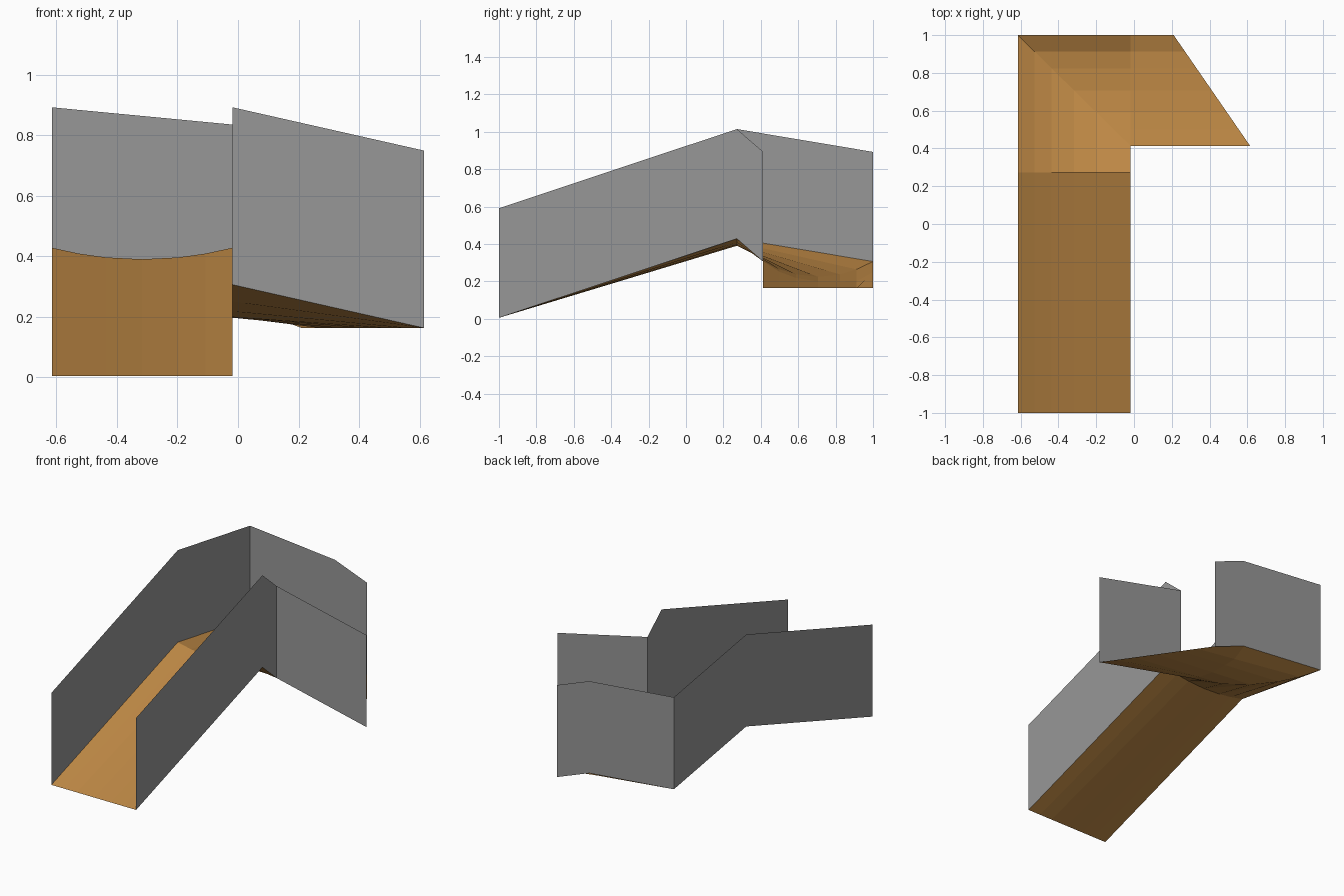
import bpy, bmesh
from mathutils import Vector as V

if "Cube" in bpy.data.objects:
    bpy.data.objects.remove(bpy.data.objects["Cube"])


def material(name, rgb):
    m = bpy.data.materials.new(name)
    m.diffuse_color = (*rgb, 1)
    m.use_nodes = True
    m.node_tree.nodes["Principled BSDF"].inputs["Base Color"].default_value = m.diffuse_color
    return m


def sheet(name, rows, mat):
    """Skin a grid of points, one row after another."""
    bm = bmesh.new()
    grid = [[bm.verts.new(p) for p in row] for row in rows]
    for a, b in zip(grid, grid[1:]):
        for i in range(len(a) - 1):
            bm.faces.new((a[i], a[i + 1], b[i + 1], b[i]))
    bmesh.ops.remove_doubles(bm, verts=bm.verts, dist=1e-4)
    bmesh.ops.recalc_face_normals(bm, faces=bm.faces)
    # floor normals point up
    if sum(f.normal.z * f.calc_area() for f in bm.faces) < 0:
        bmesh.ops.reverse_faces(bm, faces=bm.faces)
    me = bpy.data.meshes.new(name)
    bm.to_mesh(me)
    bm.free()
    me.materials.append(mat)
    ob = bpy.data.objects.new(name, me)
    bpy.context.collection.objects.link(ob)
    return ob


orange = material("orange floor", (0.52, 0.25, 0.06))
grey = material("grey wall", (0.31, 0.31, 0.31))

WALL = 0.586
L, R = -0.615, -0.018          # sides of the ramp
# bottom lines of the walls: start, ridge, corner, (bend), end
outer = [V((L, -1, 0.005)), V((L, 0.272, 0.428)), V((L, 1, 0.306)),
         V((R, 1, 0.249)), V((0.21, 1, 0.163))]
inner = [V((R, -1, 0.005)), V((R, 0.272, 0.428)), V((R, 0.413, 0.306)),
         V((0.615, 0.413, 0.163))]

# Trough floor: flat at both ends, hollow at the ridge and the mitred corner
T = [0, 0.15, 0.3, 0.5, 0.7, 0.85, 1]


def section(a, b, depth):
    return [a.lerp(b, t) - V((0, 0, 4 * depth * t * (1 - t))) for t in T]


start = section(outer[0], inner[0], 0)
ridge = section(outer[1], inner[1], 0.038)
corner = section(outer[2], inner[2], 0.082)
end = section(outer[4], inner[3], 0)
bend = [c.lerp(e, (R - c.x) / (e.x - c.x)) for c, e in zip(corner, end)]
bend[0] = outer[3]
sheet("trough_floor", [start, ridge, corner, bend, end], orange)

# Side walls: thin sheets of even height along the floor edges
for name, path in (("outer_wall", outer), ("inner_wall", inner)):
    sheet(name, [path, [p + V((0, 0, WALL)) for p in path]], grey)
